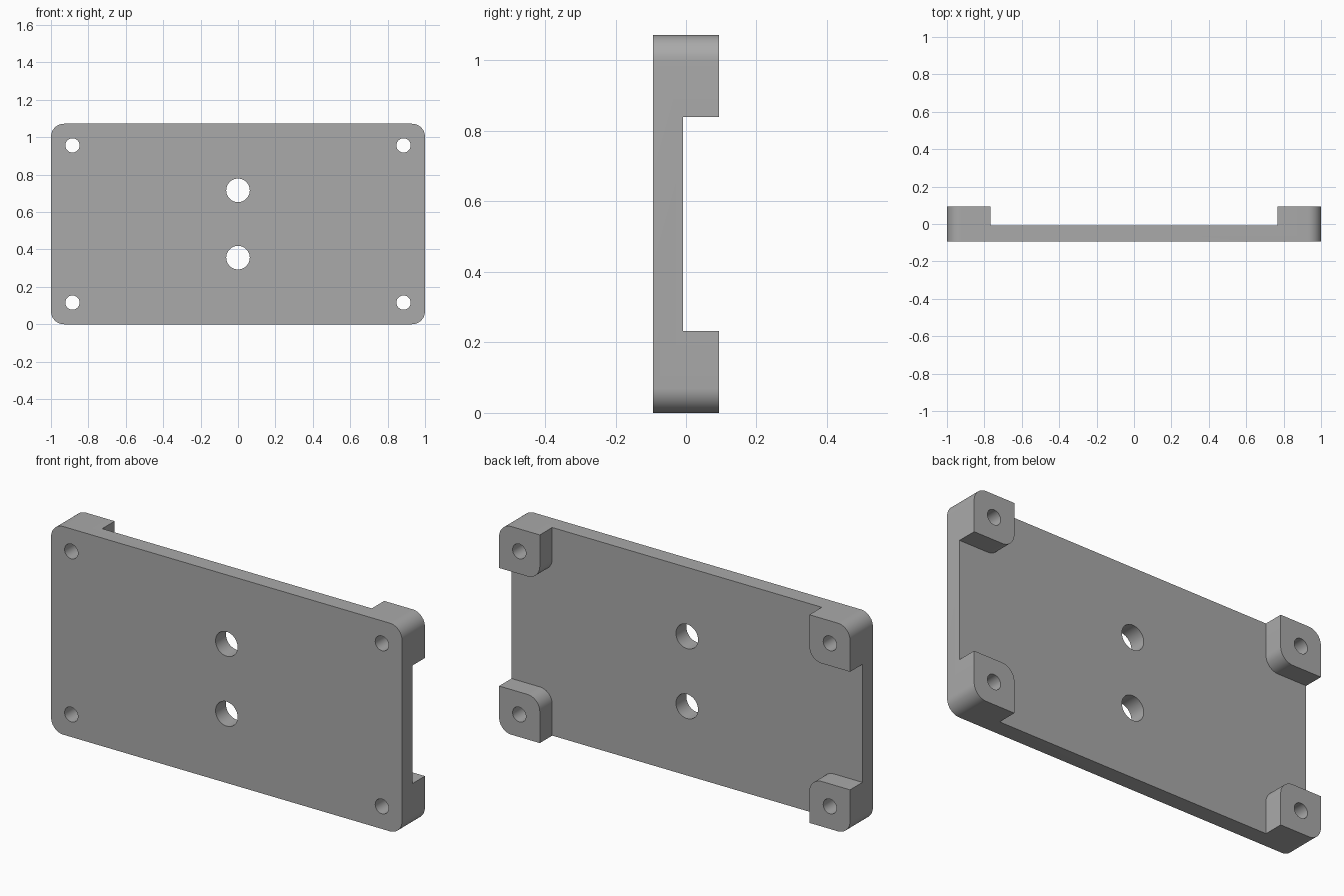
import bpy, bmesh, math

cube = bpy.data.objects.get("Cube")
if cube:
    bpy.data.objects.remove(cube, do_unlink=True)

HEIGHT, BACK, FLOOR = 1.072, 0.093, -0.008
HALF_X, HALF_Z = 1.0, HEIGHT / 2
POST, RADIUS = 0.232, 0.07
QUADRANTS = [(1, 1), (-1, 1), (-1, -1), (1, -1)]

grey = bpy.data.materials.new("plain_grey")
grey.use_nodes = True
color = (0.4, 0.4, 0.4, 1)
grey.diffuse_color = color
grey.node_tree.nodes["Principled BSDF"].inputs["Base Color"].default_value = color


def arc(cx, cz, radius, start, sweep, steps):
    return [(cx + radius * math.cos(start + sweep * i / steps),
             cz + radius * math.sin(start + sweep * i / steps)) for i in range(steps + 1)]


def prism(name, outline, y0, y1):
    """Extrude an x-z outline, measured from the plate centre, along y."""
    bm = bmesh.new()
    face = bm.faces.new([bm.verts.new((x, y0, z + HALF_Z)) for x, z in outline])
    moved = bmesh.ops.extrude_face_region(bm, geom=[face])["geom"]
    bmesh.ops.translate(bm, vec=(0, y1 - y0, 0),
                        verts=[v for v in moved if isinstance(v, bmesh.types.BMVert)])
    bmesh.ops.recalc_face_normals(bm, faces=bm.faces)
    mesh = bpy.data.meshes.new(name)
    bm.to_mesh(mesh)
    bm.free()
    mesh.materials.append(grey)
    obj = bpy.data.objects.new(name, mesh)
    bpy.context.collection.objects.link(obj)
    return obj


# Rounded block, and a cross-shaped pocket that leaves four corner posts
block, pocket = [], []
inner_x, inner_z, beyond = HALF_X - POST, HALF_Z - POST, 0.2
for i, (sx, sz) in enumerate(QUADRANTS):
    turn = i * math.pi / 2
    block += arc(sx * (HALF_X - RADIUS), sz * (HALF_Z - RADIUS), RADIUS, turn, math.pi / 2, 12)
    corner = arc(sx * (inner_x + RADIUS), sz * (inner_z + RADIUS), RADIUS,
                 turn + math.pi * 1.5, -math.pi / 2, 12)
    side = (sx * (HALF_X + beyond), sz * inner_z)
    end = (sx * inner_x, sz * (HALF_Z + beyond))
    pocket += [side] + corner + [end] if sx * sz > 0 else [end] + corner + [side]

plate = prism("mounting_plate", block, -BACK, BACK)
cutters = [prism("pocket_cutter", pocket, FLOOR, BACK + beyond)]

# Screw holes through the posts and two larger holes on the centre line
holes = [(sx * 0.885, sz * 0.42, 0.038) for sx, sz in QUADRANTS]
holes += [(0, sz * 0.18, 0.063) for sz in (-1, 1)]
for x, z, radius in holes:
    ring = arc(x, z, radius, 0, math.tau, 40)[:-1]
    cutters.append(prism("hole_cutter", ring, -BACK - beyond, BACK + beyond))

bpy.ops.object.select_all(action='DESELECT')
bpy.context.view_layer.objects.active = plate
plate.select_set(True)
for cutter in cutters:
    cutter.hide_render = True
    cut = plate.modifiers.new("cut", 'BOOLEAN')
    cut.operation, cut.solver, cut.object = 'DIFFERENCE', 'EXACT', cutter
    bpy.ops.object.modifier_apply(modifier=cut.name)
for cutter in cutters:
    bpy.data.objects.remove(cutter, do_unlink=True)
bpy.ops.object.shade_smooth_by_angle(angle=math.radians(30))
